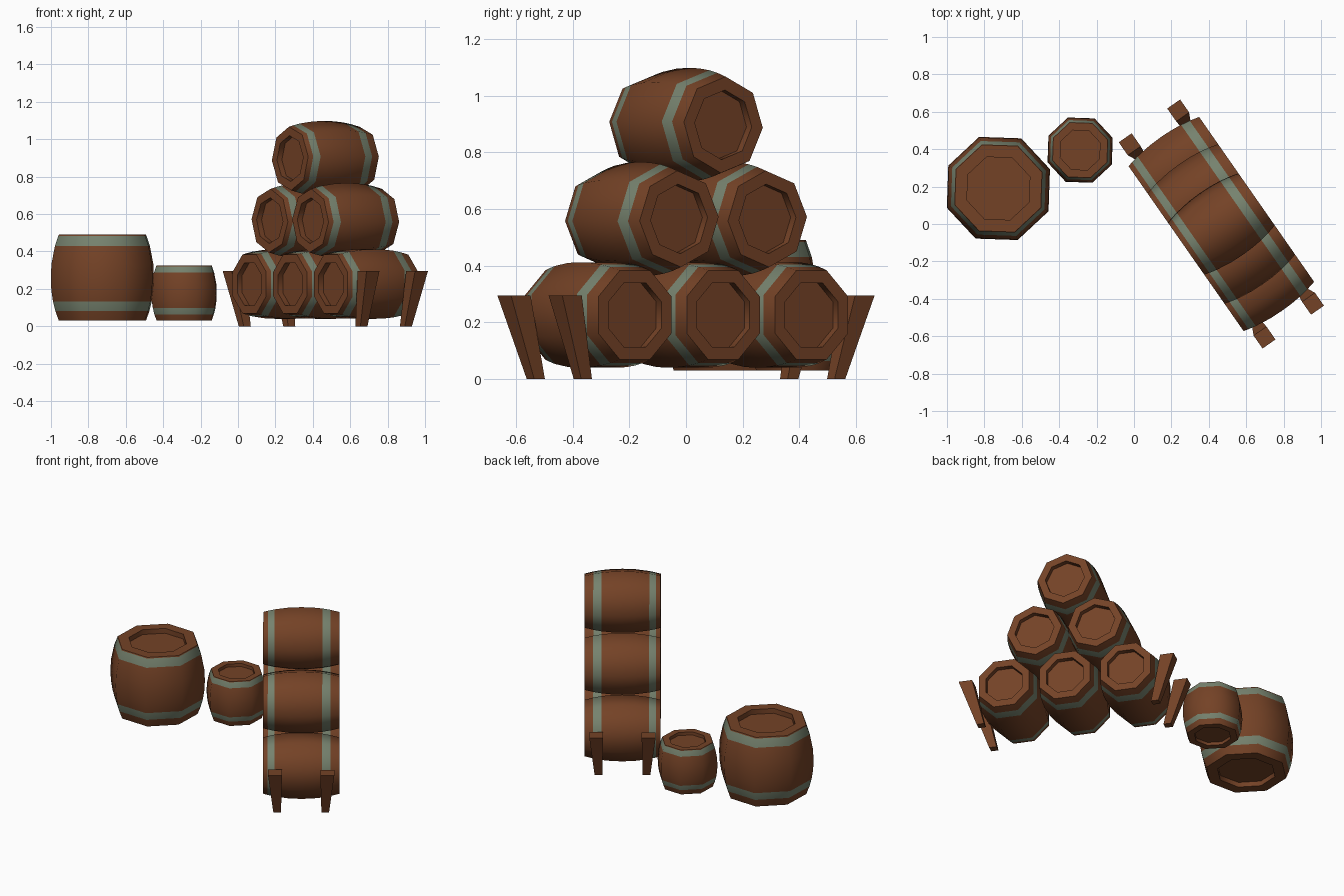
import bpy, bmesh, math
from mathutils import Matrix, Vector

if "Cube" in bpy.data.objects:
    bpy.data.objects.remove(bpy.data.objects["Cube"])


def srgb(r, g, b):
    return tuple(((c / 255 + 0.055) / 1.055) ** 2.4 for c in (r, g, b)) + (1,)


def material(name, rgb):
    m = bpy.data.materials.new(name)
    m.diffuse_color = srgb(*rgb)
    m.use_nodes = True
    m.node_tree.nodes["Principled BSDF"].inputs["Base Color"].default_value = m.diffuse_color
    return m


WOOD = material("brown wood", (116, 66, 38))
HOOP = material("weathered hoop metal", (118, 130, 110))


def finish(bm, name, mats):
    bmesh.ops.recalc_face_normals(bm, faces=bm.faces)
    me = bpy.data.meshes.new(name)
    bm.to_mesh(me)
    bm.free()
    for m in mats:
        me.materials.append(m)
    ob = bpy.data.objects.new(name, me)
    bpy.context.collection.objects.link(ob)
    return ob


# Eight-sided bulging barrel with recessed ends; hoops are bands of the side
def barrel(name, matrix, length, apothem, roll, top_hoop):
    low_hoop = (0.115, 0.225)
    ts = [0, low_hoop[0], low_hoop[1], 0.36, 0.5, 0.66, top_hoop[0], top_hoop[1], 1]
    side = [(1 - 0.155 * abs(2 * t - 1) ** 2.2, t) for t in ts]
    hole, depth = 0.61, 0.07
    profile = [(hole, depth), (hole, 0)] + side + [(hole, 1), (hole, 1 - depth)]
    bm = bmesh.new()
    rings = []
    for r, t in profile:
        rad = r * apothem / math.cos(math.pi / 8)
        rings.append([bm.verts.new((rad * math.cos(a), rad * math.sin(a), (t - 0.5) * length))
                      for a in (math.radians(22.5 + roll + 45 * k) for k in range(8))])
    for (p, q, ra, rb) in zip(profile, profile[1:], rings, rings[1:]):
        band = (p[1], q[1]) in (low_hoop, top_hoop)
        for k in range(8):
            f = bm.faces.new((ra[k], ra[(k + 1) % 8], rb[(k + 1) % 8], rb[k]))
            f.material_index = int(band)
    bm.faces.new(rings[0])
    bm.faces.new(rings[-1])
    ob = finish(bm, name, (WOOD, HOOP))
    ob.matrix_world = matrix
    bpy.ops.object.select_all(action='DESELECT')
    ob.select_set(True)
    bpy.context.view_layer.objects.active = ob
    bpy.ops.object.shade_smooth_by_angle(angle=math.radians(50))


# Upright barrels
barrel("large_upright_barrel", Matrix.Translation((-0.725, 0.19, 0.26)), 0.46, 0.272, -2, (0.87, 0.985))
barrel("small_upright_barrel", Matrix.Translation((-0.288, 0.395, 0.178)), 0.295, 0.172, -2, (0.87, 0.985))

# Stack frame: "along" runs across the row, "axis" runs along the barrels
ang = math.radians(34.9)
axis = Vector((math.cos(ang), math.sin(ang), 0))
along = Vector((math.sin(ang), -math.cos(ang), 0))
centre = Vector((0.467, 0, 0))
rot = Matrix((along, Vector((0, 0, 1)), -axis)).transposed().to_4x4()

# Pyramid of lying barrels: 3, 2, 1
for row, (count, z, roll) in enumerate(((3, 0.226, 0), (2, 0.565, 20), (1, 0.897, 26))):
    for i in range(count):
        p = centre + along * (i - (count - 1) / 2) * 0.38 + Vector((0, 0, z))
        barrel(f"stacked_barrel_{row + 1}_{i + 1}", Matrix.Translation(p) @ rot,
               0.46, 0.186, roll, (0.85, 0.94))

# Four tapered leaning posts holding the bottom row
for sa in (-1, 1):
    for ss in (-1, 1):
        bm = bmesh.new()
        rings = []
        for a, s, h, z in ((0.145, 0.545, 0.023, 0), (0.158, 0.63, 0.042, 0.295)):
            rings.append([bm.verts.new(centre + axis * (sa * a + h * u) + along * (ss * s + h * v)
                                       + Vector((0, 0, z)))
                          for u, v in ((-1, -1), (1, -1), (1, 1), (-1, 1))])
        for k in range(4):
            n = (k + 1) % 4
            bm.faces.new((rings[0][k], rings[0][n], rings[1][n], rings[1][k]))
        bm.faces.new(rings[0])
        bm.faces.new(rings[1])
        finish(bm, f"support_post_{(sa + 1) + (ss + 1) // 2 + 1}", (WOOD,))
